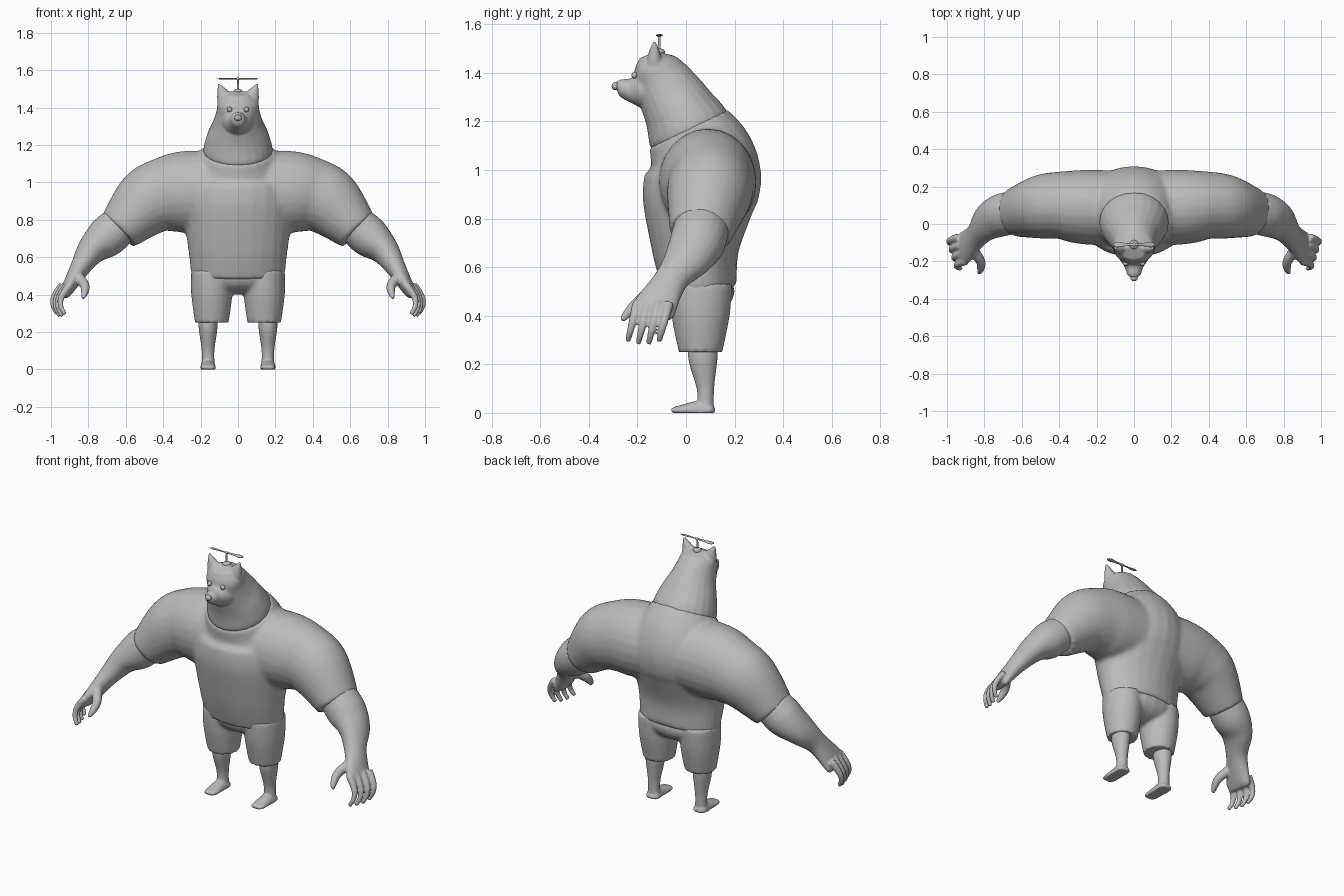
import bpy, bmesh, math
from mathutils import Vector, Matrix

if "Cube" in bpy.data.objects:
    bpy.data.objects.remove(bpy.data.objects["Cube"], do_unlink=True)

GREY = (0.5, 0.5, 0.5, 1)
material = bpy.data.materials.new("plain grey")
material.use_nodes = True
material.diffuse_color = GREY
material.node_tree.nodes["Principled BSDF"].inputs["Base Color"].default_value = GREY

ALONG_Y, ALONG_Z = Vector((0, 1, 0)), Vector((0, 0, 1))
SIDES = {"left": 1, "right": -1}


def smooth_rings(keys, steps=6):
    """Fill in rings between the keys with a Catmull-Rom spline."""
    padded = [keys[0], *keys, keys[-1]]
    rings = []
    for before, start, end, after in zip(padded, keys, keys[1:], padded[3:]):
        for step in range(steps):
            t = step / steps
            rings.append([
                b + t / 2 * (c - a + t * (2 * a - 5 * b + 4 * c - d + t * (3 * (b - c) + d - a)))
                for a, b, c, d in zip(before, start, end, after)])
    return rings + [keys[-1]]


def tube(bm, keys, reference=ALONG_Y, side=1, segments=24):
    """Loft ellipses (x, y, z, radius across, radius along reference) square to their path."""
    rings = smooth_rings(keys)
    centres = [Vector(ring[:3]) for ring in rings]
    last = len(rings) - 1
    loops = []
    for i, ring in enumerate(rings):
        tangent = (centres[min(i + 1, last)] - centres[max(i - 1, 0)]).normalized()
        along = (reference - reference.dot(tangent) * tangent).normalized()
        across = along.cross(tangent)
        loop = []
        for k in range(segments):
            angle = math.tau * k / segments
            point = centres[i] + across * ring[3] * math.cos(angle) + along * ring[4] * math.sin(angle)
            point.x *= side
            loop.append(bm.verts.new(point))
        loops.append(loop)
    faces = [bm.faces.new(loops[0]), bm.faces.new(loops[-1])]
    for lower, upper in zip(loops, loops[1:]):
        for k in range(segments):
            faces.append(bm.faces.new((lower[k - 1], lower[k], upper[k], upper[k - 1])))
    bmesh.ops.recalc_face_normals(bm, faces=faces)


def column(bm, x, keys, reference=ALONG_Y, side=1):
    """A tube that keeps to one x; keys are (y, z, radius across, radius along)."""
    tube(bm, [(x, *key) for key in keys], reference, side)


def add_ball(bm, place, size):
    matrix = Matrix.Translation(place) @ Matrix.Diagonal((*size, 1))
    bmesh.ops.create_uvsphere(bm, u_segments=20, v_segments=12, radius=1, matrix=matrix)


def finish(name, bm, voxel=0):
    """Make the object; a voxel size fuses its overlapping pieces into one skin."""
    mesh = bpy.data.meshes.new(name)
    bm.to_mesh(mesh)
    bm.free()
    mesh.materials.append(material)
    mesh.shade_smooth()
    thing = bpy.data.objects.new(name, mesh)
    bpy.context.collection.objects.link(thing)
    if voxel:
        fuse = thing.modifiers.new("fuse", 'REMESH')
        fuse.mode = 'VOXEL'
        fuse.voxel_size = voxel
        fuse.use_smooth_shade = True
        soften = thing.modifiers.new("soften", 'SMOOTH')
        soften.factor = 0.5
        soften.iterations = 4
    return thing


def ball(name, place, size):
    bm = bmesh.new()
    add_ball(bm, place, size)
    finish(name, bm)


# Shirt: torso up to the sloping collar, and two sleeves
bm = bmesh.new()
column(bm, 0, [(.06, .5, .25, .15), (.04, .67, .27, .18), (.05, .86, .3, .23),
               (.07, .97, .29, .24), (.06, 1.06, .25, .22), (.01, 1.17, .19, .18)])
for side in SIDES.values():
    tube(bm, [(-.1, .08, .95, .2, .2), (.25, .09, .95, .22, .2), (.4, .1, .93, .2, .18),
              (.5, .09, .88, .18, .17), (.64, .06, .74, .12, .13)], side=side)
finish("shirt", bm, voxel=.014)

# Shorts: pelvis and two wide legs
bm = bmesh.new()
add_ball(bm, (0, .06, .5), (.24, .14, .1))
for side in SIDES.values():
    column(bm, .14, [(.06, .53, .11, .13), (.06, .4, .11, .12), (.06, .25, .09, .09)], side=side)
finish("shorts", bm, voxel=.01)

for word, side in SIDES.items():
    # Lower leg and foot, flat on the ground
    bm = bmesh.new()
    column(bm, .16, [(.07, .3, .05, .06), (.07, .22, .05, .06), (.08, .1, .034, .036),
                     (.08, .01, .036, .034)], side=side)
    column(bm, .16, [(.12, .01, .02, .01), (.1, .01, .04, .03), (.05, .01, .04, .04),
                     (-.03, .01, .04, .02), (-.06, .01, .03, .01)], ALONG_Z, side)
    for vert in bm.verts:
        vert.co.z = max(vert.co.z, 0)
    finish("leg_" + word, bm, voxel=.006)

    # Forearm and palm
    bm = bmesh.new()
    tube(bm, [(.6, .07, .8, .1, .11), (.7, .05, .71, .11, .115), (.78, .01, .64, .08, .1),
              (.84, -.06, .55, .055, .07), (.91, -.13, .43, .034, .09),
              (.93, -.14, .39, .02, .08)], side=side)
    # Four curled fingers, the middle ones longest
    for finger in range(4):
        length = .17 - .01 * abs(finger - 1.5)
        keys = []
        for joint in range(5):
            t = joint / 4
            keys.append((.9 + .013 * finger + .05 * math.sin(2.6 * t),
                         -.2 + .043 * finger - .04 * t, .45 - length * t, *[.022 - .01 * t] * 2))
        tube(bm, keys, side=side, segments=12)
    # Thumb
    tube(bm, [(.86, -.14, .5, .03, .03), (.82, -.2, .45, .026, .026), (.82, -.24, .41, .02, .02),
              (.83, -.265, .38, .01, .01)], side=side, segments=12)
    finish("arm_" + word, bm, voxel=.007)

# Neck, head, muzzle and pointed ears
bm = bmesh.new()
column(bm, 0, [(.03, 1.11, .16, .16), (.01, 1.17, .185, .174), (-.03, 1.25, .166, .15),
               (-.07, 1.32, .134, .133), (-.105, 1.38, .115, .115), (-.135, 1.43, .106, .09),
               (-.155, 1.475, .06, .04)])
column(bm, 0, [(-.13, 1.33, .1, .08), (-.19, 1.33, .077, .073), (-.23, 1.33, .05, .05),
               (-.27, 1.34, .036, .034), (-.285, 1.34, .02, .02)], ALONG_Z)
for side in SIDES.values():
    tube(bm, [(.06, -.13, 1.42, .045, .035), (.075, -.13, 1.46, .04, .03),
              (.092, -.13, 1.5, .02, .018), (.105, -.13, 1.53, .004, .004)], side=side)
finish("head", bm, voxel=.007)

ball("nose", (0, -.29, 1.345), (.02, .016, .017))
for word, side in SIDES.items():
    ball("eye_" + word, (.045 * side, -.212, 1.39), (.014, .012, .014))

# Propeller on the head: base, hub, stem and two twisted blades
ball("propeller_base", (0, -.11, 1.486), (.024, .024, .014))
ball("propeller_hub", (0, -.11, 1.553), (.011, .011, .007))
bm = bmesh.new()
column(bm, 0, [(-.11, 1.48, .006, .006), (-.11, 1.55, .005, .005)])
finish("propeller_stem", bm)
for word, side in SIDES.items():
    bm = bmesh.new()
    tube(bm, [(0, 0, 0, .003, .005), (.05, 0, 0, .003, .009), (.09, 0, 0, .003, .015),
              (.113, 0, 0, .001, .004)], side=side, segments=12)
    blade = finish("propeller_blade_" + word, bm)
    blade.location = (0, -.11, 1.554)
    blade.rotation_euler.x = .15 * side
